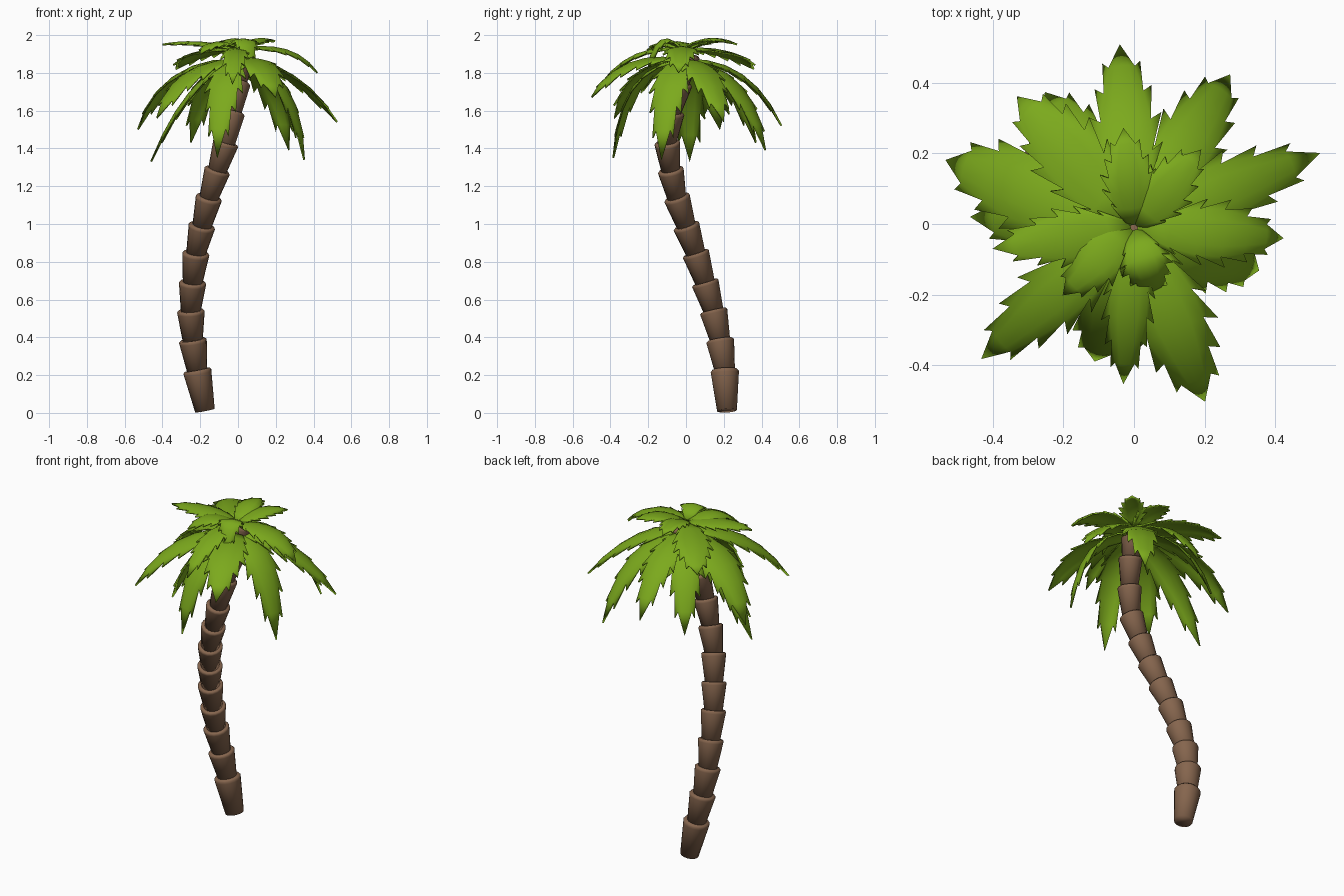
import bpy, bmesh, math
from mathutils import Vector

if "Cube" in bpy.data.objects:
    bpy.data.objects.remove(bpy.data.objects["Cube"])


def material(name, color):
    m = bpy.data.materials.new(name)
    m.diffuse_color = color
    m.use_nodes = True
    m.node_tree.nodes["Principled BSDF"].inputs["Base Color"].default_value = m.diffuse_color
    return m


def make_object(name, bm, mat, angle):
    bmesh.ops.recalc_face_normals(bm, faces=bm.faces)
    me = bpy.data.meshes.new(name)
    bm.to_mesh(me)
    bm.free()
    me.materials.append(mat)
    ob = bpy.data.objects.new(name, me)
    bpy.context.collection.objects.link(ob)
    bpy.ops.object.select_all(action='DESELECT')
    ob.select_set(True)
    bpy.context.view_layer.objects.active = ob
    bpy.ops.object.shade_smooth_by_angle(angle=math.radians(angle))
    return ob


BARK = material("bark", (0.235, 0.13, 0.075, 1))
LEAF = material("leaf", (0.20, 0.40, 0.012, 1))

# Trunk: flared, overlapping cups along a curved path
path = [Vector(p) for p in (
    (-.175, .217, .012), (-.217, .205, .228), (-.24, .18, .388), (-.25, .145, .543),
    (-.24, .10, .693), (-.222, .05, .848), (-.19, 0, .993), (-.153, -.05, 1.143),
    (-.108, -.082, 1.288), (-.063, -.10, 1.433), (-.03, -.075, 1.593),
    (0, -.03, 1.75), (.015, .01, 1.90))]
SIDES = 16
bm = bmesh.new()
for i, (a, b) in enumerate(zip(path, path[1:])):
    axis = (b - a).normalized()
    if i:
        a = a - axis * 0.02
    u = Vector((0, 1, 0)).cross(axis).normalized()
    v = axis.cross(u)
    top = 0.075 - 0.0008 * i
    rings = []
    for t, r in ((0, top * 0.7), (0.9, top * 0.98), (0.96, top), (1, top * 0.9)):
        c = a.lerp(b, t)
        rings.append([bm.verts.new(c + (u * math.cos(k * math.tau / SIDES)
                                        + v * math.sin(k * math.tau / SIDES)) * r)
                      for k in range(SIDES)])
    for lo, hi in zip(rings, rings[1:]):
        for k in range(SIDES):
            n = (k + 1) % SIDES
            bm.faces.new((lo[k], lo[n], hi[n], hi[k]))
    bm.faces.new(rings[0][::-1])
    bm.faces.new(rings[-1])
make_object("trunk", bm, BARK, 85)


# Frond: gently folded blade with saw-tooth edges following a drooping curve
def frond(name, tip, half, ctrl_r, ctrl_z, base_z, teeth=6):
    tip = Vector(tip)
    flat = Vector((tip.x, tip.y, 0))
    out = flat.normalized()
    side = Vector((-out.y, out.x, 0))
    base = out * 0.01 + Vector((0, -0.01, base_z))
    ctrl = flat * ctrl_r + Vector((0, 0, ctrl_z))

    def point(t, w):
        p = base * (1 - t) ** 2 + ctrl * 2 * t * (1 - t) + tip * t * t
        d = ((ctrl - base) * (1 - t) + (tip - ctrl) * t).normalized()
        n = d.cross(side)
        # keep the fold on the outer side of the curve
        if n.dot(out * 0.3 + Vector((0, 0, 1))) < 0:
            n = -n
        return p + side * w - n * (abs(w) ** 1.3 * 0.42)

    def width(t):
        return half * (0.3 + 0.7 * math.sin(min(t / 0.45, 1) * math.pi / 2)) * \
            (1 - max(0, (t - 0.45) / 0.55) ** 1.3 * 0.8)

    bm = bmesh.new()
    ts = [i / teeth for i in range(teeth + 1)]
    mid = [bm.verts.new(point(t, 0)) for t in ts]
    for s in (1, -1):
        half_in = [bm.verts.new(point(t, s * width(t) * 0.42)) for t in ts[:-1]]
        inner = [bm.verts.new(point(t, s * width(t) * 0.76)) for t in ts[:-1]]
        for i in range(teeth - 1):
            tt = min(ts[i + 1] + 0.045, 0.97)
            spike = bm.verts.new(point(tt, s * width(ts[i + 1]) * 1.1))
            bm.faces.new((mid[i], mid[i + 1], half_in[i + 1], half_in[i]))
            bm.faces.new((half_in[i], half_in[i + 1], inner[i + 1], inner[i]))
            bm.faces.new((inner[i], inner[i + 1], spike))
        bm.faces.new((mid[-2], mid[-1], half_in[-1]))
        bm.faces.new((half_in[-1], mid[-1], inner[-1]))
    ob = make_object(name, bm, LEAF, 40)
    mod = ob.modifiers.new("thickness", 'SOLIDIFY')
    mod.thickness = 0.01
    mod.offset = 0


# Long drooping fronds: tip, half width, control radius factor, control height
lower = [((.525, .20, 1.54), .10, .55, 1.88), ((.27, .42, 1.39), .10, .75, 1.84),
         ((-.04, .505, 1.52), .095, .68, 1.88), ((-.25, .37, 1.43), .10, .75, 1.84),
         ((-.53, .18, 1.50), .125, .75, 1.88), ((-.43, -.38, 1.56), .10, .65, 1.88),
         ((-.11, -.385, 1.35), .10, .88, 1.85), ((.20, -.50, 1.67), .115, .68, 1.93),
         ((.35, -.13, 1.34), .105, .88, 1.85), ((-.46, .02, 1.33), .105, .60, 1.79)]
for i, (tip, half, cr, cz) in enumerate(lower):
    frond(f"lower_frond_{i + 1}", tip, half, cr, cz, 1.87)

# Flatter upper fronds
upper = [((.42, -.04, 1.80), .09, .7, 1.98), ((-.03, -.45, 1.74), .07, .65, 1.96),
         ((-.40, -.07, 1.95), .08, .5, 1.985), ((-.33, .36, 1.82), .105, .7, 1.95),
         ((.19, .21, 1.965), .075, .5, 2.01),
         ((-.03, .27, 1.95), .075, .5, 2.02), ((-.20, -.20, 1.90), .075, .6, 2.01),
         ((.06, -.20, 1.82), .07, .75, 2.07)]
for i, (tip, half, cr, cz) in enumerate(upper):
    frond(f"upper_frond_{i + 1}", tip, half, cr, cz, 1.925)
